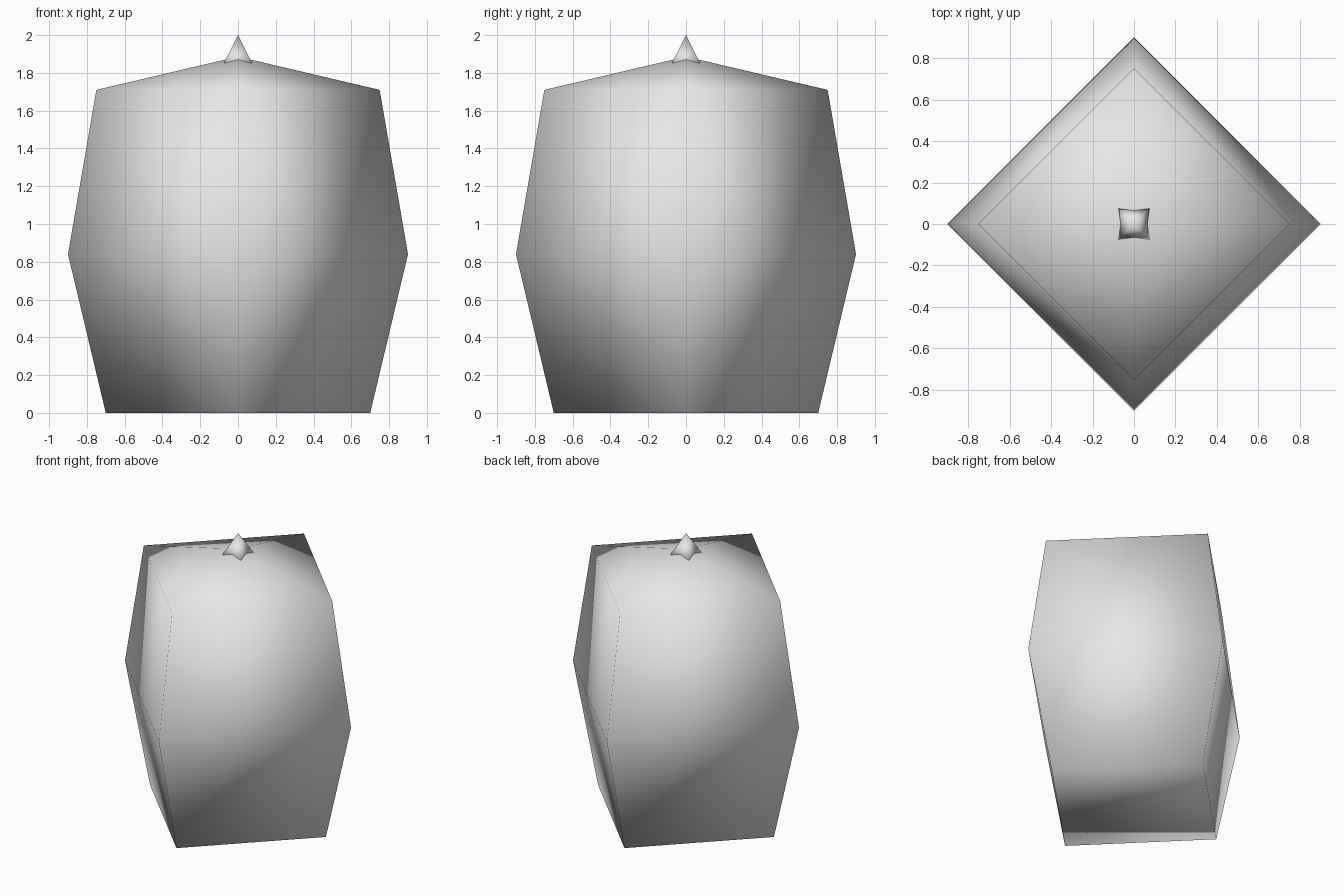
import bpy
import bmesh
from math import cos, sin, pi

cube = bpy.data.objects.get("Cube")
if cube:
    bpy.data.objects.remove(cube, do_unlink=True)

# Single plain colour
grey = bpy.data.materials.new("light_grey")
grey.use_nodes = True
grey.diffuse_color = (0.8, 0.8, 0.8, 1)
shader = next(n for n in grey.node_tree.nodes if n.type == "BSDF_PRINCIPLED")
shader.inputs["Base Color"].default_value = (0.8, 0.8, 0.8, 1)


def four_sided(name, profile, tip, turn):
    """Closed square-section solid from (corner radius, height) rings and a tip."""
    bm = bmesh.new()
    rings = []
    for radius, z in profile:
        angles = [turn + i * pi / 2 for i in range(4)]
        rings.append([bm.verts.new((radius * cos(a), radius * sin(a), z)) for a in angles])
    bm.faces.new(reversed(rings[0]))
    apex = bm.verts.new((0, 0, tip))
    for i in range(4):
        j = (i + 1) % 4
        for low, high in zip(rings, rings[1:]):
            bm.faces.new((low[i], low[j], high[j], high[i]))
        bm.faces.new((rings[-1][i], rings[-1][j], apex))
    bmesh.ops.recalc_face_normals(bm, faces=bm.faces)
    for face in bm.faces:
        face.smooth = True
    mesh = bpy.data.meshes.new(name)
    bm.to_mesh(mesh)
    bm.free()
    mesh.materials.append(grey)
    obj = bpy.data.objects.new(name, mesh)
    bpy.context.scene.collection.objects.link(obj)
    return obj


# Bulging body with a shallow pyramid roof, corners on the axes
four_sided("body", [(0.7, 0), (0.9, 0.84), (0.75, 1.71)], 1.886, 0)

# Small spike sunk into the roof, sides square to the axes
four_sided("top_spike", [(0.127, 1.82)], 2.0, pi / 4)
